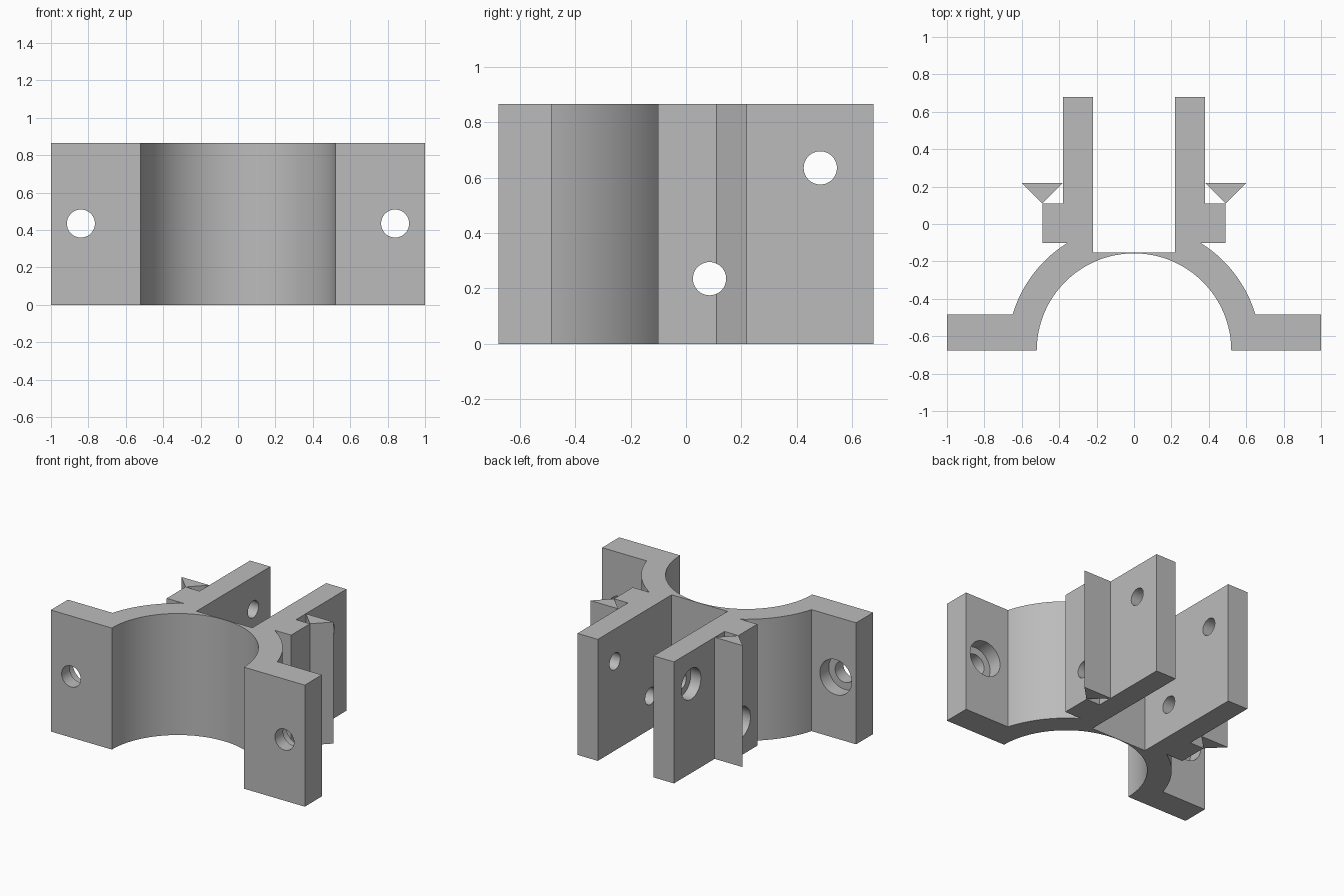
import bpy, bmesh, math
from mathutils import Matrix

if "Cube" in bpy.data.objects:
    bpy.data.objects.remove(bpy.data.objects["Cube"])

H = 0.865            # overall height
CY = -0.677          # arch centre in y
R_IN, R_OUT = 0.52, 0.677

grey = bpy.data.materials.new("plain grey")
grey.diffuse_color = (0.5, 0.5, 0.5, 1)
grey.use_nodes = True
grey.node_tree.nodes["Principled BSDF"].inputs["Base Color"].default_value = grey.diffuse_color


def extrude_profile(name, pts):
    """Solid prism from an outline, standing on z = 0."""
    bm = bmesh.new()
    face = bm.faces.new([bm.verts.new((x, y, 0)) for x, y in pts])
    ext = bmesh.ops.extrude_face_region(bm, geom=[face])
    top = [v for v in ext["geom"] if isinstance(v, bmesh.types.BMVert)]
    bmesh.ops.translate(bm, vec=(0, 0, H), verts=top)
    bmesh.ops.recalc_face_normals(bm, faces=bm.faces)
    me = bpy.data.meshes.new(name)
    bm.to_mesh(me)
    bm.free()
    ob = bpy.data.objects.new(name, me)
    me.materials.append(grey)
    bpy.context.collection.objects.link(ob)
    return ob


def drill(name, axis, start, end, a, z, r):
    """Cylindrical cutter along x or y, from start to end."""
    mid = (start + end) / 2
    loc = (mid, a, z) if axis == "X" else (a, mid, z)
    rot = Matrix.Rotation(math.pi / 2, 4, "Y" if axis == "X" else "X")
    bm = bmesh.new()
    bmesh.ops.create_cone(bm, cap_ends=True, segments=48, radius1=r, radius2=r,
                          depth=abs(end - start), matrix=Matrix.Translation(loc) @ rot)
    me = bpy.data.meshes.new(name)
    bm.to_mesh(me)
    bm.free()
    ob = bpy.data.objects.new(name, me)
    me.materials.append(grey)
    bpy.context.collection.objects.link(ob)
    ob.hide_render = True
    ob.hide_set(True)
    return ob


def arc(r, a0, a1, n):
    return [(r * math.cos(a0 + (a1 - a0) * i / n),
             CY + r * math.sin(a0 + (a1 - a0) * i / n)) for i in range(n + 1)]


# Bracket body: flange, arch, block and clamp plate, mirrored about x = 0
a0 = math.asin((-0.485 - CY) / R_OUT)
a1 = math.asin((-0.102 - CY) / R_OUT)
half = [(1, CY), (1, -0.485)] + arc(R_OUT, a0, a1, 20) + [
    (0.49, -0.102), (0.49, 0.11), (0.38, 0.11), (0.38, 0.678),
    (0.22, 0.678), (0.22, -0.153)]
outline = half + [(-x, y) for x, y in reversed(half)] + arc(R_IN, math.pi, 0, 64)
body = extrude_profile("bracket_body", outline)

# Wedge ribs beside the clamp plates
ribs = [extrude_profile(n, [(s * 0.38, 0.22), (s * 0.60, 0.22), (s * 0.49, 0.11)])
        for n, s in (("right_rib", 1), ("left_rib", -1))]

# Flange bolt holes, counterbored from the back
flange_cuts = []
for s in (1, -1):
    flange_cuts += [drill("flange_hole_cutter", "Y", -0.8, -0.4, s * 0.84, 0.435, 0.075),
                    drill("flange_counterbore_cutter", "Y", -0.585, -0.36, s * 0.84, 0.435, 0.125)]

# Clamp bolt holes, counterbored on the left only
upper_cuts = [drill("upper_hole_cutter", "X", -0.8, 0.8, 0.485, 0.635, 0.06),
              drill("upper_counterbore_cutter", "X", -0.8, -0.30, 0.485, 0.635, 0.11)]
lower_cuts = [drill("lower_hole_cutter", "X", -0.8, 0.8, 0.085, 0.235, 0.06),
              drill("lower_counterbore_cutter", "X", -0.8, -0.38, 0.085, 0.235, 0.11)]


def cut(ob, cutters):
    for c in cutters:
        m = ob.modifiers.new(c.name, "BOOLEAN")
        m.operation, m.solver, m.object = "DIFFERENCE", "EXACT", c


cut(body, flange_cuts + upper_cuts + lower_cuts)
cut(ribs[0], lower_cuts[:1])
cut(ribs[1], lower_cuts)

# Bake the cuts, then smooth the curved walls only
for ob in [body] + ribs:
    bpy.ops.object.select_all(action="DESELECT")
    ob.select_set(True)
    bpy.context.view_layer.objects.active = ob
    for m in list(ob.modifiers):
        bpy.ops.object.modifier_apply(modifier=m.name)
    bpy.ops.object.shade_smooth_by_angle(angle=math.radians(20))

# Cutters are no longer needed
for c in flange_cuts + upper_cuts + lower_cuts:
    bpy.data.objects.remove(c, do_unlink=True)
